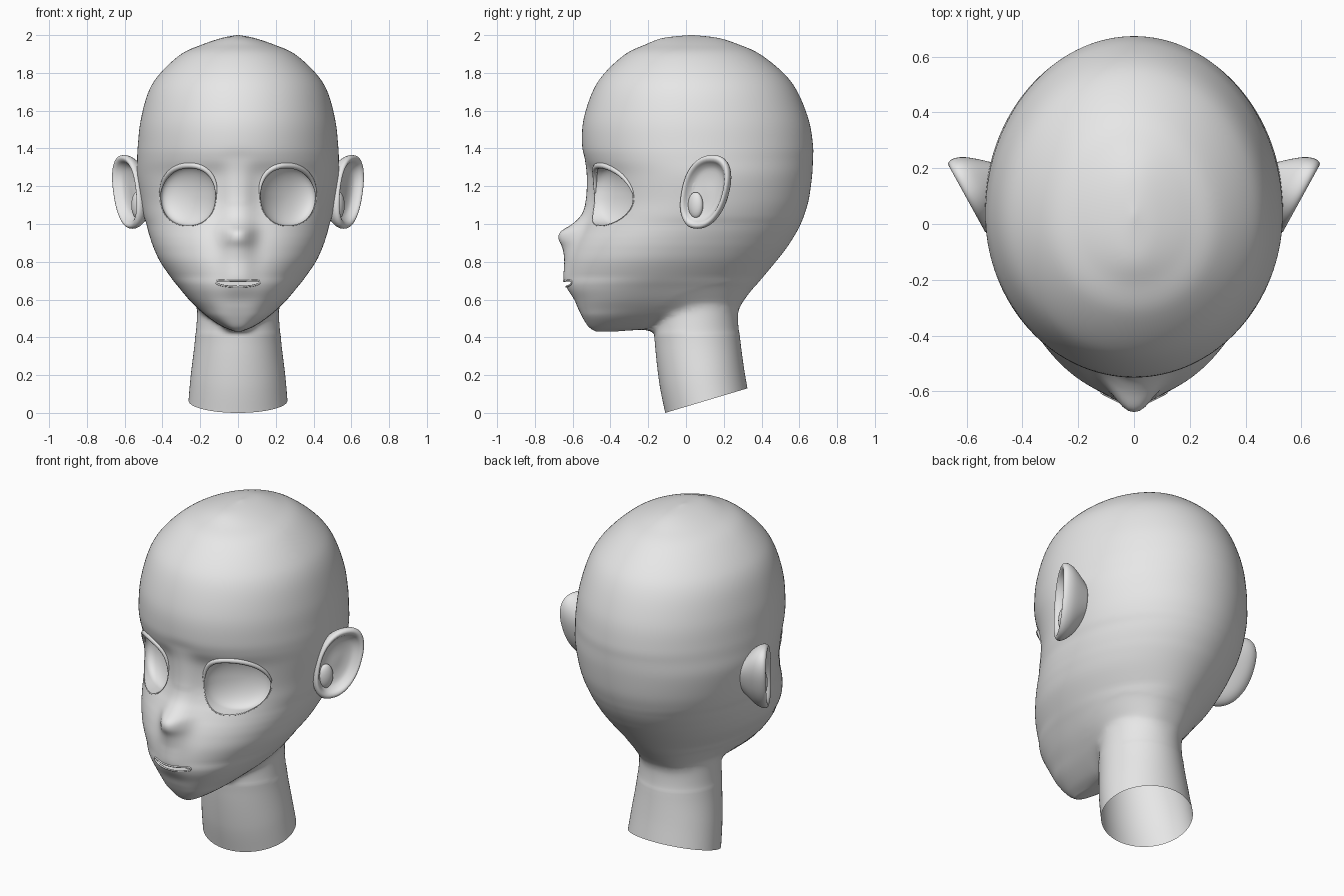
import bpy, bmesh, math
from mathutils import Vector
from mathutils.bvhtree import BVHTree

if "Cube" in bpy.data.objects:
    bpy.data.objects.remove(bpy.data.objects["Cube"])

skin = bpy.data.materials.new("plain_grey")
skin.diffuse_color = (0.8, 0.8, 0.8, 1)
skin.use_nodes = True
skin.node_tree.nodes["Principled BSDF"].inputs["Base Color"].default_value = skin.diffuse_color
TAU = 2 * math.pi


def loft(name, rings):
    """Skin a list of equal-sized closed rings and cap both ends."""
    bm = bmesh.new()
    vs = [[bm.verts.new(p) for p in r] for r in rings]
    n = len(rings[0])
    for a, b in zip(vs, vs[1:]):
        for i in range(n):
            j = (i + 1) % n
            bm.faces.new((a[i], a[j], b[j], b[i]))
    bm.faces.new(vs[0])
    bm.faces.new(vs[-1])
    bmesh.ops.recalc_face_normals(bm, faces=bm.faces)
    me = bpy.data.meshes.new(name)
    bm.to_mesh(me)
    bm.free()
    me.materials.append(skin)
    ob = bpy.data.objects.new(name, me)
    bpy.context.collection.objects.link(ob)
    return ob


def activate(ob):
    bpy.ops.object.select_all(action='DESELECT')
    ob.select_set(True)
    bpy.context.view_layer.objects.active = ob


def smooth(ob, angle=40):
    activate(ob)
    bpy.ops.object.shade_smooth_by_angle(angle=math.radians(angle))


def combine(ob, other, operation):
    m = ob.modifiers.new("combine", 'BOOLEAN')
    m.operation = operation
    m.object = other
    activate(ob)
    bpy.ops.object.modifier_apply(modifier=m.name)
    bpy.data.objects.remove(other)


def spline(keys, steps):
    """Catmull-Rom interpolation through tuples."""
    out = []
    for i in range(len(keys) - 1):
        k = [keys[max(0, min(len(keys) - 1, i + d))] for d in (-1, 0, 1, 2)]
        for s in range(steps):
            t = s / steps
            out.append([0.5 * (2 * b + (c - a) * t + (2 * a - 5 * b + 4 * c - d) * t * t
                               + (3 * b - a - 3 * c + d) * t ** 3)
                        for a, b, c, d in zip(*k)])
    out.append(list(keys[-1]))
    return out


def power(v, e):
    return math.copysign(abs(v) ** e, v)


# Head: height, front y, back y, half width, nose projection
head_keys = [
    (2.0, .02, .04, .005, 0), (1.985, -.12, .17, .085, 0), (1.95, -.215, .28, .19, 0),
    (1.9, -.32, .39, .3, 0), (1.8, -.43, .515, .41, 0), (1.7, -.495, .59, .474, 0),
    (1.55, -.543, .65, .515, 0), (1.42, -.55, .672, .53, 0), (1.34, -.535, .672, .534, 0),
    (1.25, -.5, .667, .533, .025), (1.13, -.495, .65, .515, .035),
    (1.05, -.515, .627, .5, .04), (1.0, -.54, .607, .485, .065),
    (.96, -.56, .587, .475, .108), (.92, -.58, .563, .463, .098),
    (.87, -.6, .53, .445, .055), (.8, -.62, .475, .412, .025),
    (.71, -.63, .4, .35, .018), (.66, -.622, .357, .31, .008),
    (.6, -.592, .31, .26, 0), (.55, -.57, .265, .21, 0), (.5, -.545, .05, .15, 0),
    (.455, -.515, -.1, .08, 0), (.432, -.48, -.36, .02, 0)]
rings = []
for z, front, back, w, nose in spline(head_keys, 6):
    mid = (front + back) / 2 - .03 * min(1, w / .3)
    # lower sections are squarer, for a broad chin
    e = 1 - .3 * max(0, min(1, (.72 - z) / .2))
    ring = []
    for i in range(144):
        a = TAU * i / 144
        x, c = w * power(math.sin(a), e), power(math.cos(a), e)
        y = mid + c * ((mid - front) if c < 0 else (back - mid))
        if c < 0:
            y -= nose * math.exp(-abs(x / .078) ** 2.8)
        ring.append((x, y, z))
    rings.append(ring)
head = loft("head_and_neck", rings)

# Neck with a slanted lower end: front z, back z, front y, back y, half width
neck_keys = [(0, .13, -.11, .325, .262), (.15, .25, -.14, .305, .25),
             (.35, .38, -.163, .288, .23), (.5, .5, -.167, .277, .22),
             (.75, .75, -.12, .27, .2)]
rings = []
for zf, zb, yf, yb, w in spline(neck_keys, 11):
    ring = []
    for i in range(96):
        a = TAU * i / 96
        t = (1 - math.cos(a)) / 2
        ring.append((w * math.sin(a), yf + (yb - yf) * t, zf + (zb - zf) * t))
    rings.append(ring)
combine(head, loft("neck", rings), 'UNION')

# Blend the neck into the jaw and soften the nose tip
bm = bmesh.new()
bm.from_mesh(head.data)
seam = [v for v in bm.verts if .42 < v.co.z < .74
        and .6 < (v.co.x / .22) ** 2 + ((v.co.y - .06) / .23) ** 2 < 1.7]
tip = [v for v in bm.verts if .8 < v.co.z < 1.1 and abs(v.co.x) < .15 and v.co.y < -.5]
for verts, count in ((seam, 25), (tip, 4)):
    for _ in range(count):
        bmesh.ops.smooth_vert(bm, verts=verts, factor=.5,
                              use_axis_x=True, use_axis_y=True, use_axis_z=True)
bm.to_mesh(head.data)
bm.free()
surface = BVHTree.FromPolygons([v.co.copy() for v in head.data.vertices],
                               [list(p.vertices) for p in head.data.polygons])


def on_face(x, z):
    hit = surface.ray_cast(Vector((x, -2, z)), Vector((0, 1, 0)))[0]
    return hit if hit else Vector((x, -.5, z))


def eye_point(a, r=1.0):
    c, s = math.cos(a), math.sin(a)
    z = r * .157 * power(s, .92)
    return .265 + r * .146 * power(c, .92) - .06 * max(0, z), 1.15 + z


def mouth_point(a):
    x = .115 * power(math.cos(a), .7)
    return x, .683 + .015 * power(math.sin(a), .7) + .7 * x * x


def rim(name, pts, radii):
    """Rounded rim following the face surface, as a closed tube."""
    cu = bpy.data.curves.new(name, 'CURVE')
    cu.dimensions = '3D'
    cu.bevel_depth = 1.0
    cu.bevel_resolution = 2
    sp = cu.splines.new('POLY')
    sp.points.add(len(pts) - 1)
    sp.use_cyclic_u = True
    for p, (x, z), r in zip(sp.points, pts, radii):
        p.co = (*on_face(x, z), 1)
        p.radius = r
    cu.materials.append(skin)
    ob = bpy.data.objects.new(name, cu)
    bpy.context.collection.objects.link(ob)
    activate(ob)
    bpy.ops.object.convert(target='MESH')
    smooth(bpy.context.object, 60)


# Eye sockets and mouth opening
angles = [TAU * i / 64 for i in range(64)]
for side in (-1, 1):
    rings = []
    for k in range(-1, 12):
        t = max(k, 0) / 11.5 * math.pi / 2
        ring = []
        for a in angles:
            x, z = eye_point(a, math.cos(t))
            y = -.9 if k < 0 else -.47 + .62 * (x - .12) + .09 * math.sin(t)
            ring.append((side * x, y, z))
        rings.append(ring)
    combine(head, loft("eye_cutter", rings), 'DIFFERENCE')
slot = [mouth_point(a) for a in angles]
combine(head, loft("mouth_cutter", [[(x, -.9, z) for x, z in slot],
                                    [(x, -.575 + .8 * x * x, z) for x, z in slot]]), 'DIFFERENCE')

# Open lower end of the neck
bm = bmesh.new()
bm.from_mesh(head.data)
low = [f for f in bm.faces if f.normal.z < -.8 and f.calc_center_median().z < .14]
bmesh.ops.delete(bm, geom=low, context='FACES')
bm.to_mesh(head.data)
bm.free()
smooth(head, 38)

# Eyelids (thick above, thin below) and lips
for side, label in ((-1, "left"), (1, "right")):
    pts = [eye_point(a, 1.02) for a in angles]
    rim("eyelid_" + label, [(side * x, z) for x, z in pts],
        [.002 + .014 * max(0, math.sin(a)) ** .6 for a in angles])
rim("lips", slot, [.005] * 64)

# Ears: outline scale and offset from the ear's own slanted plane
ear_profile = [(.45, -.13), (.66, -.095), (.84, -.062), (.95, -.035), (1.0, -.01), (.985, .008),
               (.92, .016), (.84, .01), (.76, -.008), (.62, -.026), (.35, -.034), (.08, -.034)]


def ear_at(side, y, z, off):
    return (side * (.515 + .55 * (y + .03) + .88 * off), y - .48 * off, z)


for side, label in ((-1, "left"), (1, "right")):
    rings = []
    for r, off in spline(ear_profile, 3):
        ring = []
        for i in range(48):
            a = TAU * i / 48
            s, c = power(math.sin(a), .88), power(math.cos(a), .88)
            y = .098 + r * ((.12 + .006 * s) * c + .04 * s)
            ring.append(ear_at(side, y, 1.17 + r * .195 * s, off))
        rings.append(ring)
    smooth(loft("ear_" + label, rings), 60)
    # Small fold inside the ear
    rings = []
    for k in range(1, 12):
        t = math.pi * k / 12
        rings.append([ear_at(side, .04 + .038 * math.sin(t) * math.cos(a),
                             1.1 - .07 * math.cos(t),
                             -.022 + .026 * math.sin(t) * math.sin(a))
                      for a in (TAU * i / 20 for i in range(20))])
    smooth(loft("ear_fold_" + label, rings), 60)
